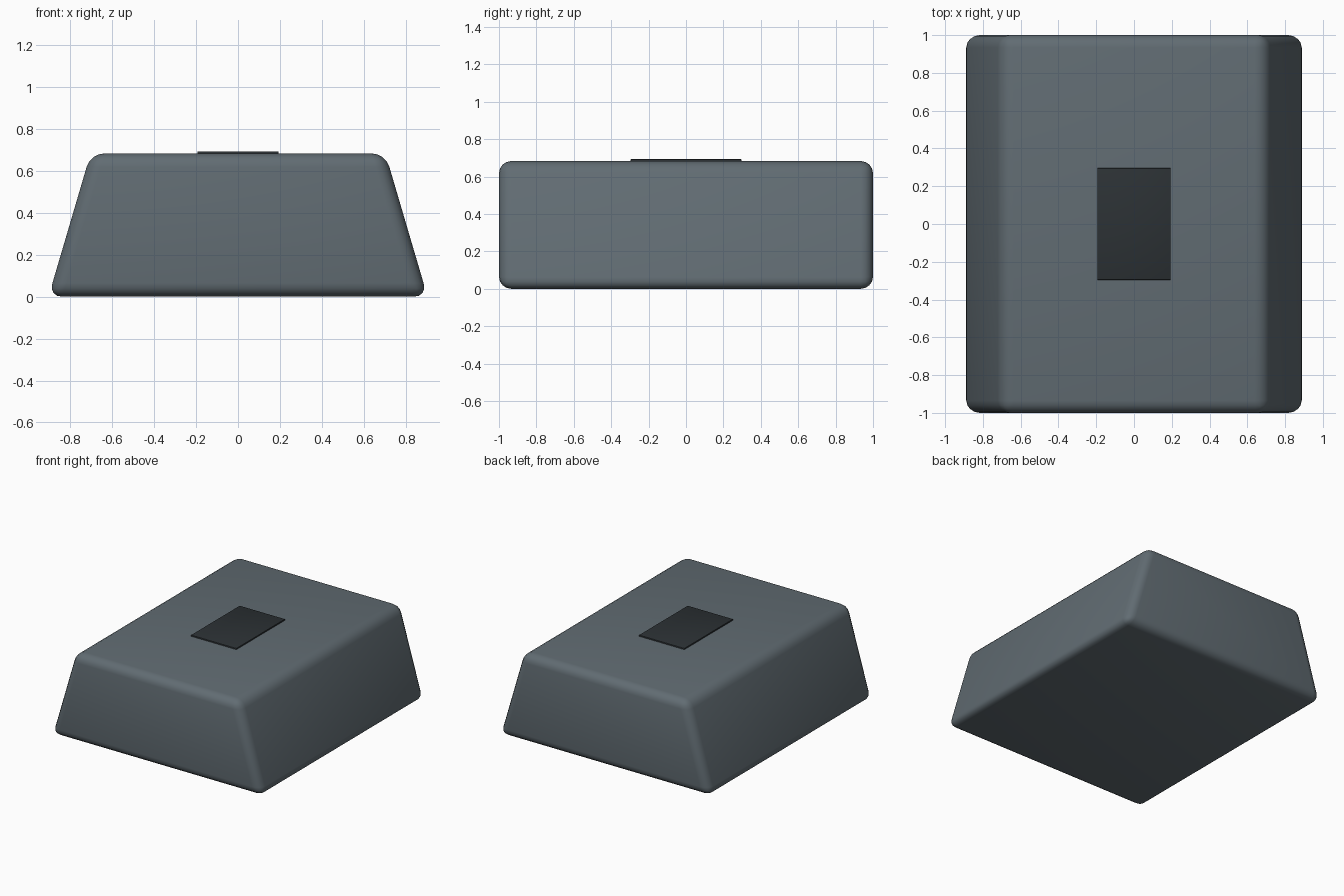
import bpy, bmesh

if "Cube" in bpy.data.objects:
    bpy.data.objects.remove(bpy.data.objects["Cube"])

def material(name, color):
    m = bpy.data.materials.new(name)
    m.diffuse_color = (*color, 1)
    m.use_nodes = True
    m.node_tree.nodes["Principled BSDF"].inputs["Base Color"].default_value = m.diffuse_color
    return m

def tapered_block(name, bottom_x, top_x, half_y, z0, z1, bevel, segments, mat):
    # Cube with its top face narrowed in x, then rounded edges
    bm = bmesh.new()
    bmesh.ops.create_cube(bm, size=2)
    for v in bm.verts:
        top = v.co.z > 0
        v.co.x *= top_x if top else bottom_x
        v.co.y *= half_y
        v.co.z = z1 if top else z0
    mesh = bpy.data.meshes.new(name)
    bm.to_mesh(mesh)
    bm.free()
    obj = bpy.data.objects.new(name, mesh)
    bpy.context.collection.objects.link(obj)
    mesh.materials.append(mat)
    mod = obj.modifiers.new("rounded_edges", 'BEVEL')
    mod.width, mod.segments = bevel, segments
    mod.limit_method = 'NONE'
    bpy.ops.object.select_all(action='DESELECT')
    obj.select_set(True)
    bpy.context.view_layer.objects.active = obj
    bpy.ops.object.modifier_apply(modifier=mod.name)
    bpy.ops.object.shade_smooth_by_angle(angle=0.6)
    return obj

# Tapered body
tapered_block("body", 0.904, 0.703, 1.0, 0.0, 0.683, 0.065, 4,
              material("slate_grey", (0.12, 0.15, 0.17)))
# Thin dark plate on the top
tapered_block("top_plate", 0.193, 0.193, 0.296, 0.672, 0.693, 0.003, 2,
              material("dark_grey", (0.025, 0.031, 0.035)))
